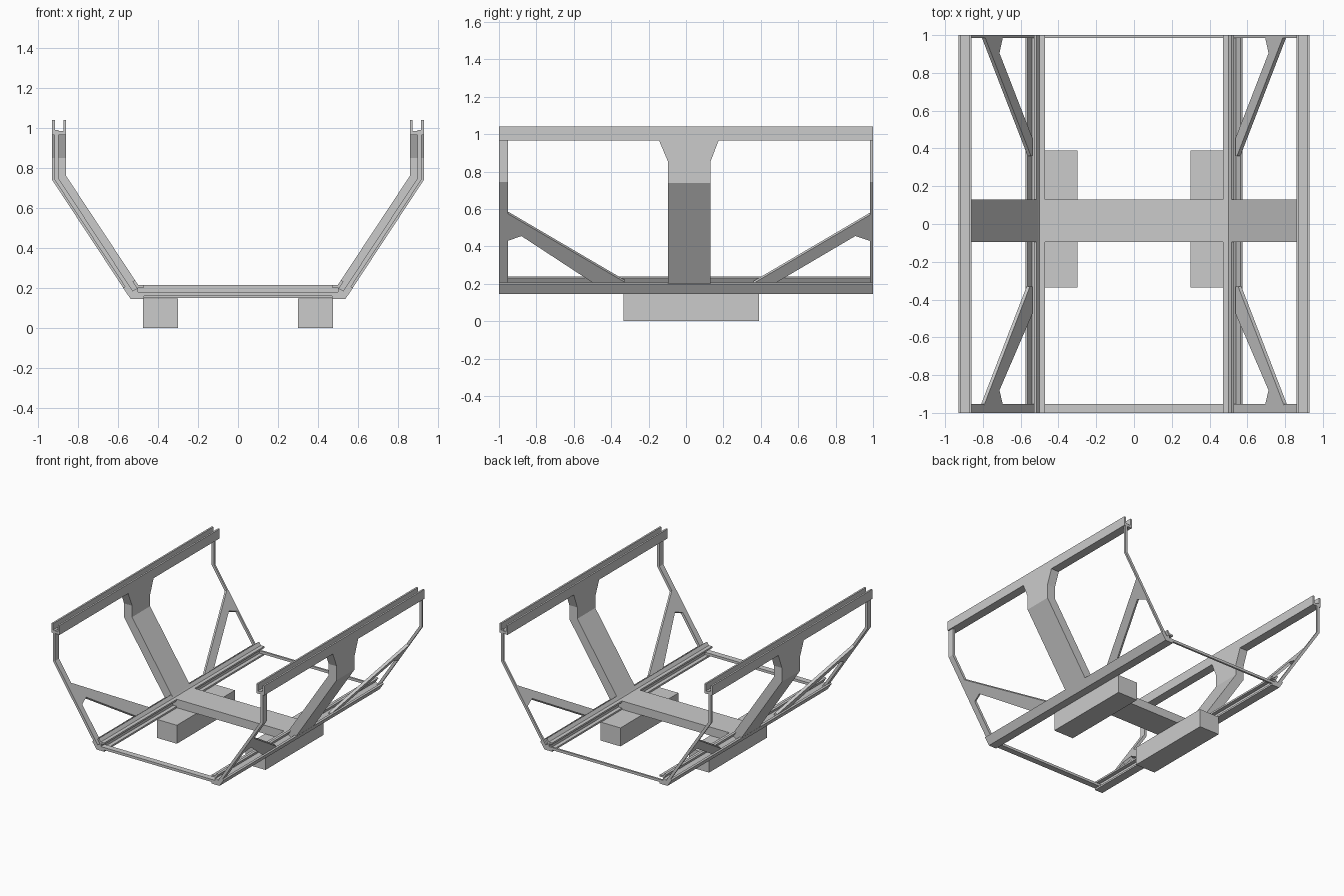
import bpy, bmesh
from mathutils import Vector

if "Cube" in bpy.data.objects:
    bpy.data.objects.remove(bpy.data.objects["Cube"])


def prism(name, pts, depth, mirror=False):
    """Extrude a planar outline along a depth vector; optionally mirror across x."""
    bm = bmesh.new()
    face = bm.faces.new([bm.verts.new(p) for p in pts])
    ext = bmesh.ops.extrude_face_region(bm, geom=[face])
    verts = [g for g in ext["geom"] if isinstance(g, bmesh.types.BMVert)]
    bmesh.ops.translate(bm, vec=Vector(depth), verts=verts)
    bmesh.ops.recalc_face_normals(bm, faces=bm.faces)
    mesh = bpy.data.meshes.new(name)
    bm.to_mesh(mesh)
    bm.free()
    obj = bpy.data.objects.new(name, mesh)
    bpy.context.collection.objects.link(obj)
    if mirror:
        obj.modifiers.new("mirror", "MIRROR").use_axis[0] = True
    return obj


def xz_prism(name, outline, y0, y1, mirror=False):
    return prism(name, [(x, y0, z) for x, z in outline], (0, y1 - y0, 0), mirror)


def cradle(outer, inner):
    """Full left-to-right U-shaped band from its right-hand outer and inner lines."""
    flip = lambda pts: [(-x, z) for x, z in pts]
    return outer + inner[::-1] + flip(inner) + flip(outer)[::-1]


# feet
xz_prism("foot_block", [(0.30, 0), (0.475, 0), (0.475, 0.146), (0.30, 0.146)],
         -0.335, 0.39, True)

# central cradle: cross beam with two bent arms
OUT = [(0.54, 0.148), (0.93, 0.74), (0.93, 0.968)]
INN = [(0.50, 0.215), (0.86, 0.76), (0.86, 0.968)]
xz_prism("central_cradle", cradle(OUT, INN), -0.095, 0.13)

# flared gussets at the arm tops
for name, y, tip in (("front_gusset", -0.095, -0.145), ("back_gusset", 0.13, 0.175)):
    prism(name, [(0.86, y, 0.85), (0.86, y, 0.968), (0.86, tip, 0.968)],
          (0.07, 0, 0), True)

# top rails: upward open channels
xz_prism("top_rail", [(0.86, 0.965), (0.93, 0.965), (0.93, 1.04), (0.916, 1.04),
                      (0.916, 0.985), (0.874, 0.985), (0.874, 1.04), (0.86, 1.04)],
         -1, 1, True)

# lower rails: one slot faces inward, the other follows the slanted side
along = Vector((0.55, 0.835))
across = Vector((-0.835, 0.55))
tip = Vector((0.575, 0.20))
lips = [tip, tip + across * 0.014, tip + across * 0.014 - along * 0.04,
        tip + across * 0.056 - along * 0.04, tip + across * 0.056, tip + across * 0.07]
xz_prism("lower_rail", [(0.47, 0.145), (0.538, 0.145)] + [tuple(p) for p in lips] +
         [(0.499, 0.215), (0.47, 0.215), (0.47, 0.201), (0.50, 0.201),
          (0.50, 0.159), (0.47, 0.159)], -1, 1, True)


# thin end frames sitting in the channels
def band(t):
    pts = [tuple(Vector(a).lerp(Vector(b), t)) for a, b in zip(OUT, INN)]
    return pts[:2] + [(pts[2][0], 0.99)]


frame = cradle(band(0.15), band(0.45))
xz_prism("front_frame", frame, -1, -0.953)
xz_prism("back_frame", frame, 0.985, 1)

# diagonal braces lying in the slanted sides
(x0, z0), (x1, z1) = band(0.15)[:2]


def brace(name, outline):
    pts = [(x0 + (z - z0) * (x1 - x0) / (z1 - z0), y, z) for y, z in outline]
    prism(name, pts, (-0.0175, 0, 0.0115), True)


brace("front_brace", [(-0.965, 0.582), (-0.33, 0.21), (-0.33, 0.19), (-0.475, 0.19),
                      (-0.88, 0.455), (-0.965, 0.425)])
brace("back_brace", [(0.99, 0.572), (0.36, 0.202), (0.36, 0.19), (0.455, 0.19),
                     (0.905, 0.455), (0.99, 0.427)])
